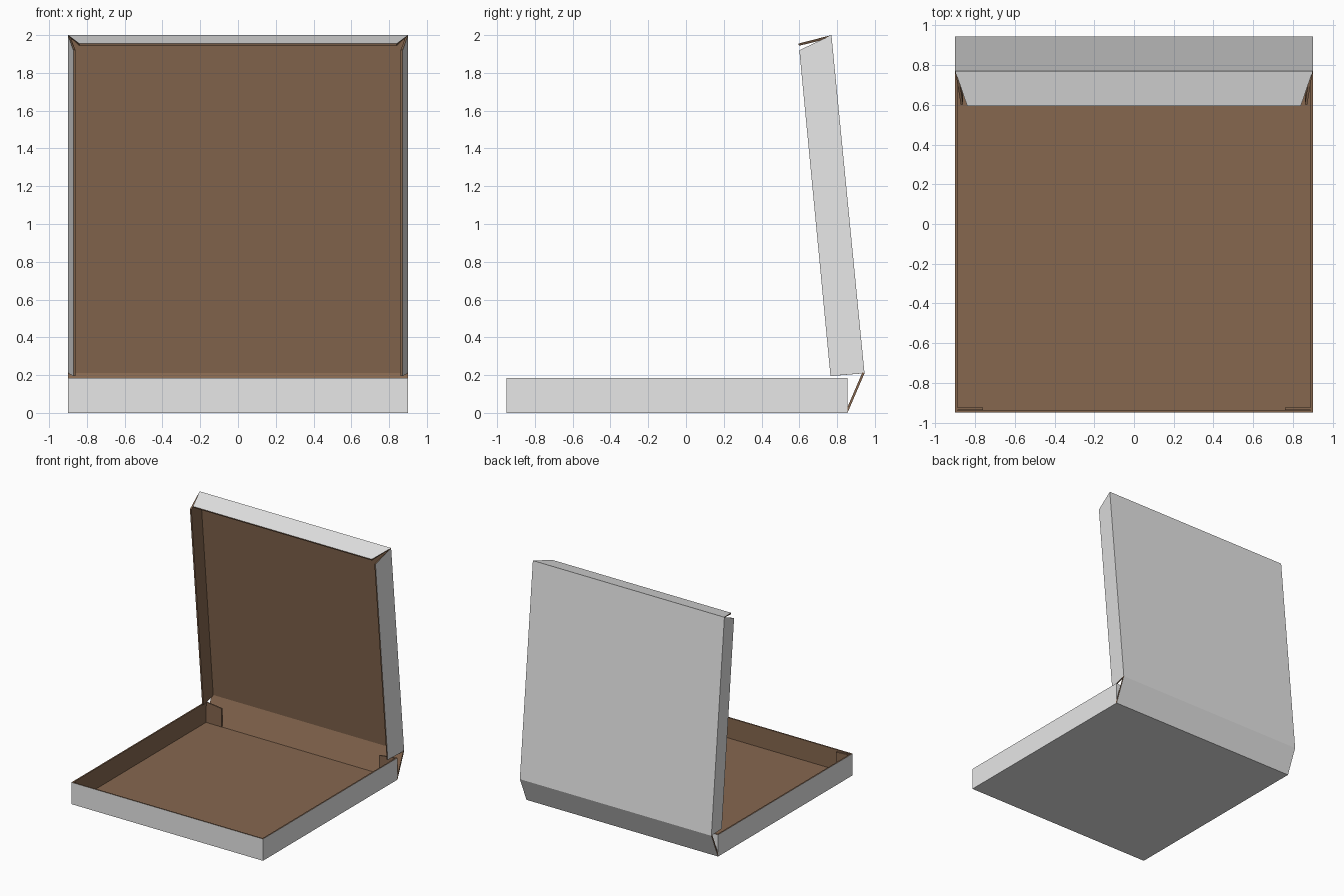
import bpy, bmesh
from mathutils import Vector

cube = bpy.data.objects.get("Cube")
if cube:
    bpy.data.objects.remove(cube, do_unlink=True)

T = 0.012                      # cardboard thickness
W = 0.9                        # half width
H = 0.185                      # tray wall height
FRONT, BACK = -0.95, 0.855     # tray ends


def material(name, rgb):
    m = bpy.data.materials.new(name)
    m.use_nodes = True
    m.diffuse_color = (*rgb, 1)
    m.node_tree.nodes["Principled BSDF"].inputs["Base Color"].default_value = (*rgb, 1)
    return m


WHITE = material("white printed card", (0.8, 0.8, 0.8))
BROWN = material("brown raw card", (0.237, 0.136, 0.078))


def folded_sheet(name, panels, inside):
    """Join panels along shared folds, white outside, brown inside and on cut edges."""
    bm = bmesh.new()
    for panel in panels:
        bm.faces.new([bm.verts.new(p) for p in panel])
    bmesh.ops.remove_doubles(bm, verts=bm.verts, dist=1e-4)
    bm.normal_update()
    for f in bm.faces:
        if f.normal.dot(Vector(inside) - f.calc_center_median()) > 0:
            f.normal_flip()
    mesh = bpy.data.meshes.new(name)
    bm.to_mesh(mesh)
    bm.free()
    mesh.materials.append(WHITE)
    mesh.materials.append(BROWN)
    ob = bpy.data.objects.new(name, mesh)
    bpy.context.collection.objects.link(ob)
    mod = ob.modifiers.new("card thickness", 'SOLIDIFY')
    mod.thickness = T
    mod.offset = -1
    mod.use_even_offset = True
    mod.use_quality_normals = True
    mod.material_offset = 1
    mod.material_offset_rim = 1
    return ob


def both_sides(panel):
    return [panel, [(-x, y, z) for x, y, z in panel]]


def across(a, b, wa=W, wb=W):
    """Panel spanning the width between two (y, z) fold lines."""
    return [(-wa, *a), (wa, *a), (wb, *b), (-wb, *b)]


# Tray: floor, front wall, side walls and the tabs folded in at the back
tray = [across((FRONT, 0), (BACK, 0)), across((FRONT, 0), (FRONT, H))]
tray += both_sides([(W, FRONT, 0), (W, BACK, 0), (W, BACK, H), (W, FRONT, H)])
tray += both_sides([(W, BACK, 0), (W, BACK, H),
                    (W - 0.16, BACK - 0.005, H - 0.015), (W - 0.16, BACK - 0.005, 0.014)])
folded_sheet("tray", tray, (0, 0, 0.1))

# Glue tabs behind the front wall
y = FRONT + T + 0.001
for side, panel in zip(("left", "right"), both_sides(
        [(W - T, y, T), (W - T, y, H - 0.006), (W - 0.14, y, H - 0.015), (W - 0.14, y, T)])):
    folded_sheet(side + "_front_tab", [panel], (0, 0, 0.1))

# Hinge panel joining tray and lid
HINGE, TOP = (0.945, 0.21), (0.77, 2.0)
folded_sheet("hinge_panel", [across((BACK, 0), HINGE)], (0, 0.5, 0.3))

# Lid: main panel, tapered front flap and side flaps leaning inwards
lid = [across(HINGE, TOP), across(TOP, (0.595, 1.955), W, 0.84)]
lid += both_sides([(W, *HINGE), (W, *TOP), (0.872, 0.6, 1.92), (0.872, 0.765, 0.195)])
folded_sheet("lid", lid, (0, 0.7, 1.1))
